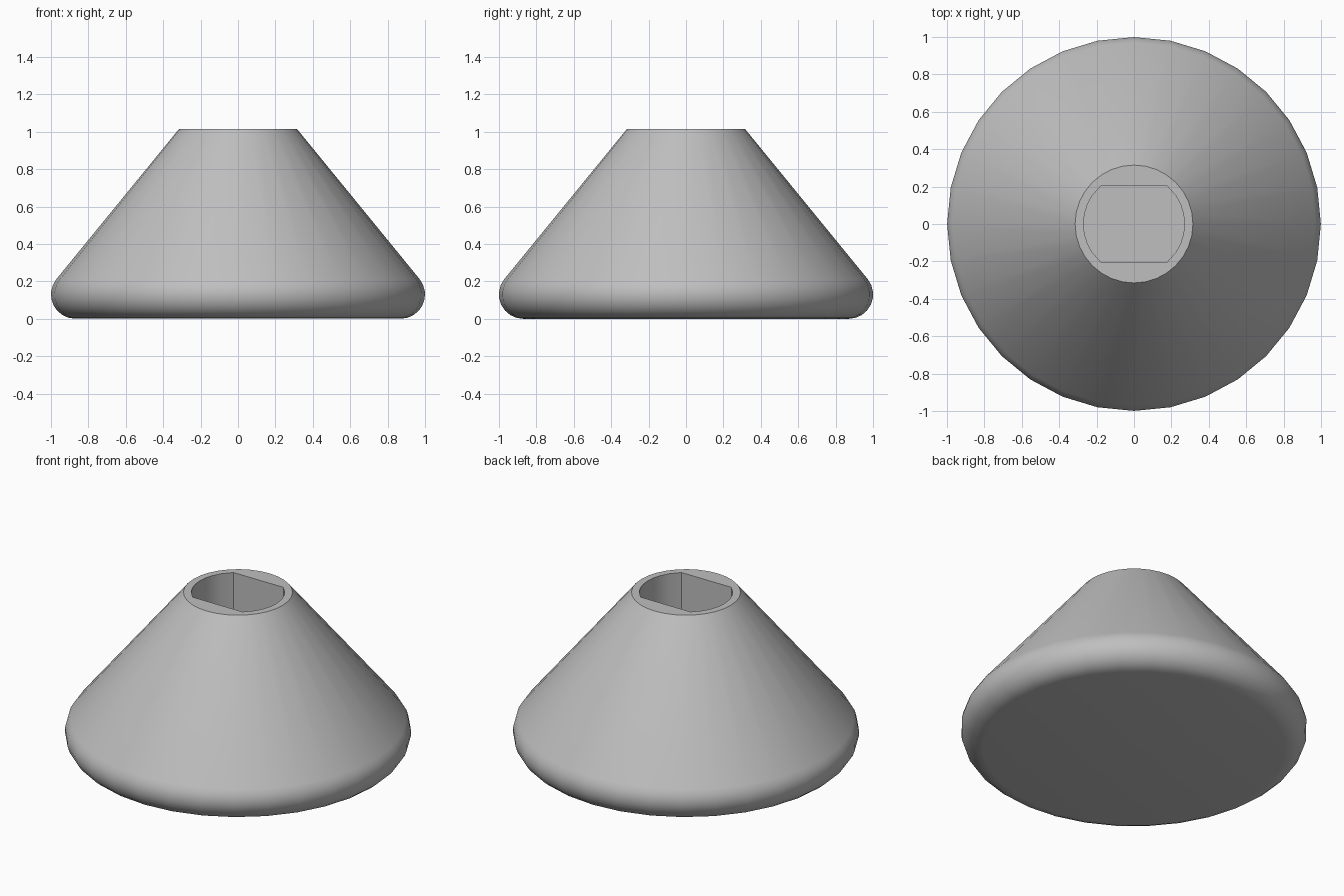
import bpy, bmesh
from math import sin, cos, asin, pi, radians

cube = bpy.data.objects.get("Cube")
if cube:
    bpy.data.objects.remove(cube, do_unlink=True)

SEGMENTS = 32
HEIGHT, TOP_RADIUS = 1.015, 0.315
ROUND, CORE = 0.13, 0.87          # rounded foot: fillet radius and its centre
BORE, FLAT, FLOOR = 0.27, 0.205, 0.5   # socket radius, half width, floor height

grey = bpy.data.materials.new("plain grey")
grey.use_nodes = True
colour = (0.52, 0.52, 0.52, 1)
grey.diffuse_color = colour
grey.node_tree.nodes["Principled BSDF"].inputs["Base Color"].default_value = colour

bm = bmesh.new()
angles = [2 * pi * i / SEGMENTS for i in range(SEGMENTS)]


def circle(radius, z):
    return [bm.verts.new((radius * cos(a), radius * sin(a), z)) for a in angles]


def socket(z):
    """Round outline cut by two flats, with a vertex on each corner."""
    corner = asin(FLAT / BORE)
    ring = []
    for a in angles:
        if abs(abs(sin(a)) - sin(pi / 4)) < 0.001:
            x, y = BORE * cos(corner), BORE * sin(corner)
            x, y = (x if cos(a) > 0 else -x), (y if sin(a) > 0 else -y)
        else:
            r = min(BORE, FLAT / max(abs(sin(a)), 0.001))
            x, y = r * cos(a), r * sin(a)
        ring.append(bm.verts.new((x, y, z)))
    return ring


# Rounded foot, sloping side, top rim and socket wall
steps = 8
end = radians(39)
fillet = [-pi / 2 + (end + pi / 2) * i / steps for i in range(steps + 1)]
rings = [circle(CORE + ROUND * cos(t), ROUND + ROUND * sin(t)) for t in fillet]
rings += [circle(TOP_RADIUS, HEIGHT), socket(HEIGHT), socket(FLOOR)]
for low, high in zip(rings, rings[1:]):
    for i in range(SEGMENTS):
        j = (i + 1) % SEGMENTS
        bm.faces.new((low[i], low[j], high[j], high[i]))

# Underside and socket floor
bm.faces.new(rings[0][::-1])
bm.faces.new(rings[-1])
bmesh.ops.recalc_face_normals(bm, faces=bm.faces)

mesh = bpy.data.meshes.new("conical_base")
bm.to_mesh(mesh)
bm.free()
mesh.materials.append(grey)
base = bpy.data.objects.new("conical_base", mesh)
bpy.context.collection.objects.link(base)
bpy.context.view_layer.objects.active = base
base.select_set(True)
bpy.ops.object.shade_smooth_by_angle(angle=radians(30))
